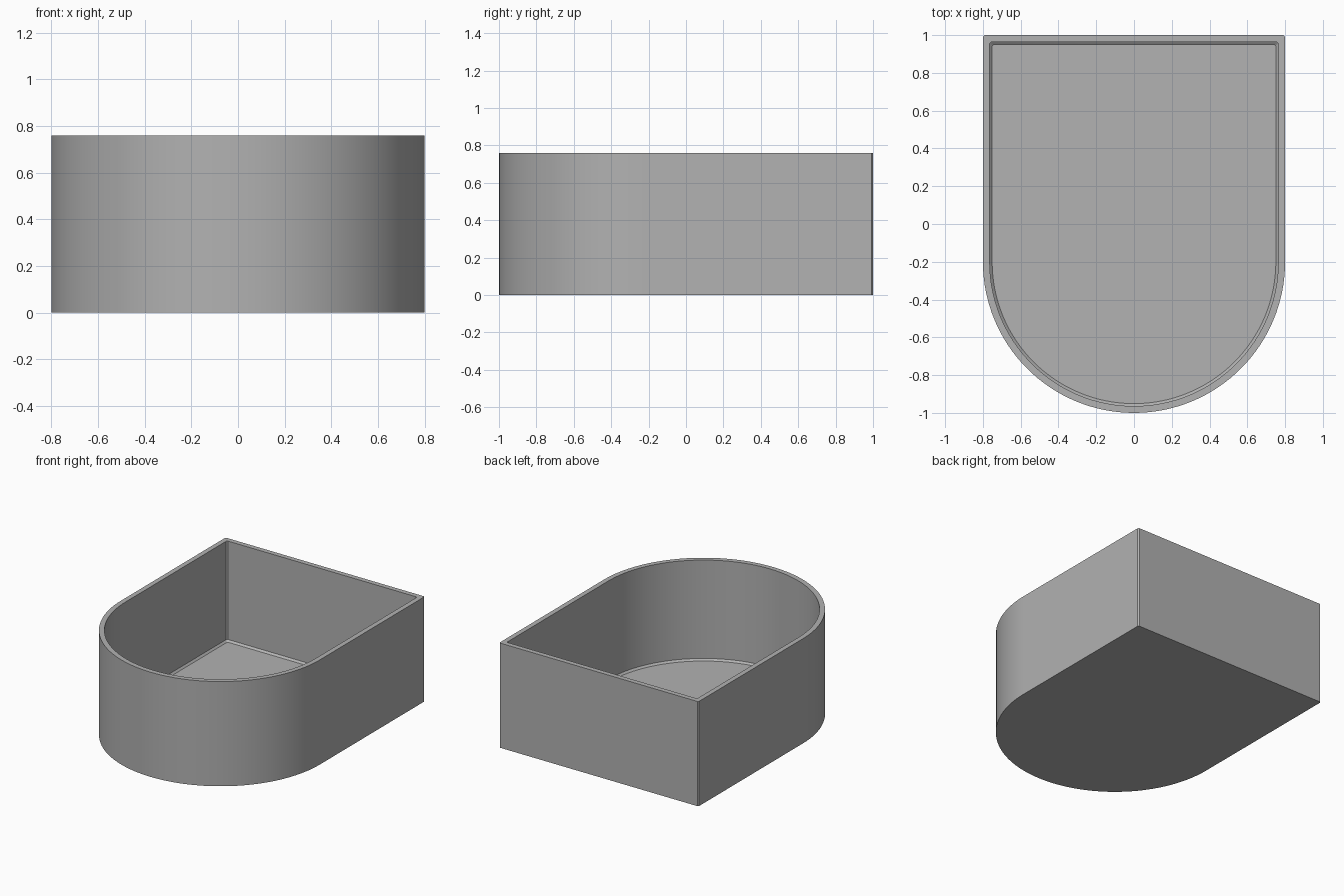
import bpy, bmesh
from math import pi, cos, sin

cube = bpy.data.objects.get("Cube")
if cube:
    bpy.data.objects.remove(cube, do_unlink=True)

HALF_W, ARC_Y, BACK_Y, HEIGHT = 0.8, -0.2, 1.0, 0.76
WALL, FLOOR, CHAMFER, ARC_STEPS = 0.036, 0.033, 0.013, 64


def outline(inset, corner):
    """D-shaped outline: straight back with clipped corners, round front."""
    r, back = HALF_W - inset, BACK_Y - inset
    arc = [(r * cos(a), ARC_Y + r * sin(a))
           for a in (pi + pi * i / ARC_STEPS for i in range(ARC_STEPS + 1))]
    return arc + [(r, back - corner), (r - corner, back),
                  (corner - r, back), (-r, back - corner)]


# Grey material
grey = bpy.data.materials.new("grey")
grey.use_nodes = True
colour = (0.445, 0.445, 0.445, 1)
grey.diffuse_color = colour
grey.node_tree.nodes["Principled BSDF"].inputs["Base Color"].default_value = colour

# Open tray: outer wall, rim, inner wall, chamfer, floor
bm = bmesh.new()
section = [(0, 0), (0, HEIGHT), (WALL, HEIGHT), (WALL, FLOOR + CHAMFER),
           (WALL + CHAMFER, FLOOR)]
rings = [[bm.verts.new((x, y, z)) for x, y in outline(inset, 0.008)]
         for inset, z in section]
for low, high in zip(rings, rings[1:]):
    for i in range(len(low)):
        j = (i + 1) % len(low)
        bm.faces.new((low[i], low[j], high[j], high[i]))
bm.faces.new(rings[0][::-1])
bm.faces.new(rings[-1])
bmesh.ops.recalc_face_normals(bm, faces=bm.faces)

mesh = bpy.data.meshes.new("tray")
bm.to_mesh(mesh)
bm.free()
mesh.materials.append(grey)
tray = bpy.data.objects.new("tray", mesh)
bpy.context.collection.objects.link(tray)

# Smooth curve, sharp edges
bpy.ops.object.select_all(action="DESELECT")
tray.select_set(True)
bpy.context.view_layer.objects.active = tray
bpy.ops.object.shade_smooth_by_angle(angle=pi / 6)
